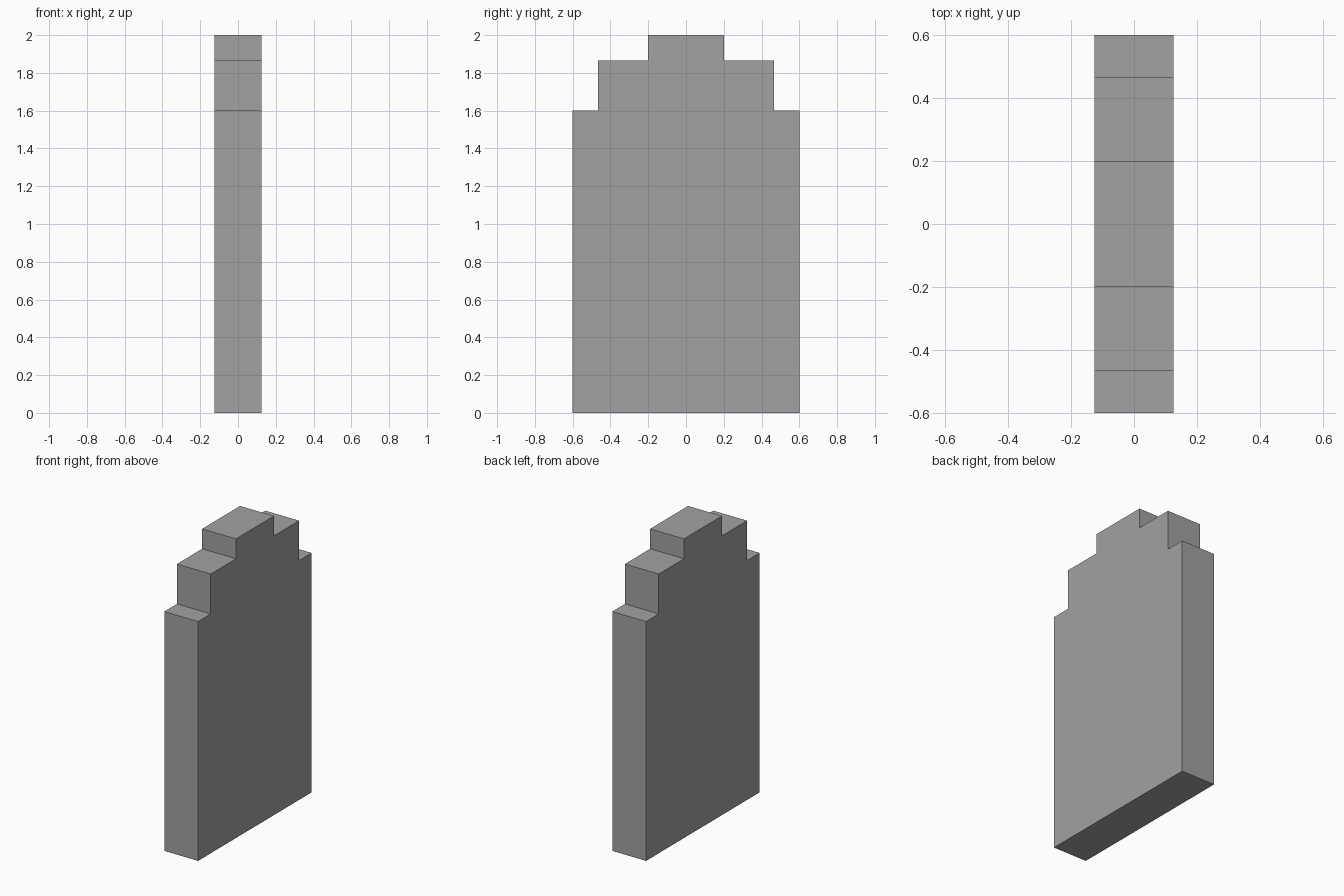
import bpy, bmesh

if "Cube" in bpy.data.objects:
    bpy.data.objects.remove(bpy.data.objects["Cube"])

HALF_THICK = 0.125
# Stepped right-hand outline of the slab as (y, z), bottom to top
steps = [(0.6, 0), (0.6, 1.6), (0.4667, 1.6), (0.4667, 1.8667), (0.2, 1.8667), (0.2, 2.0)]
outline = steps + [(-y, z) for y, z in reversed(steps)]

# Stepped slab: one face extruded through the thickness
bm = bmesh.new()
face = bm.faces.new([bm.verts.new((-HALF_THICK, y, z)) for y, z in outline])
ext = bmesh.ops.extrude_face_region(bm, geom=[face], use_keep_orig=True)
verts = [g for g in ext["geom"] if isinstance(g, bmesh.types.BMVert)]
bmesh.ops.translate(bm, verts=verts, vec=(2 * HALF_THICK, 0, 0))
bmesh.ops.recalc_face_normals(bm, faces=bm.faces)

mesh = bpy.data.meshes.new("stepped_slab")
bm.to_mesh(mesh)
bm.free()

# Dark grey stone
stone = bpy.data.materials.new("dark_stone")
stone.diffuse_color = (0.36, 0.36, 0.36, 1)
stone.use_nodes = True
stone.node_tree.nodes["Principled BSDF"].inputs["Base Color"].default_value = stone.diffuse_color
mesh.materials.append(stone)
bpy.context.collection.objects.link(bpy.data.objects.new("stepped_slab", mesh))
